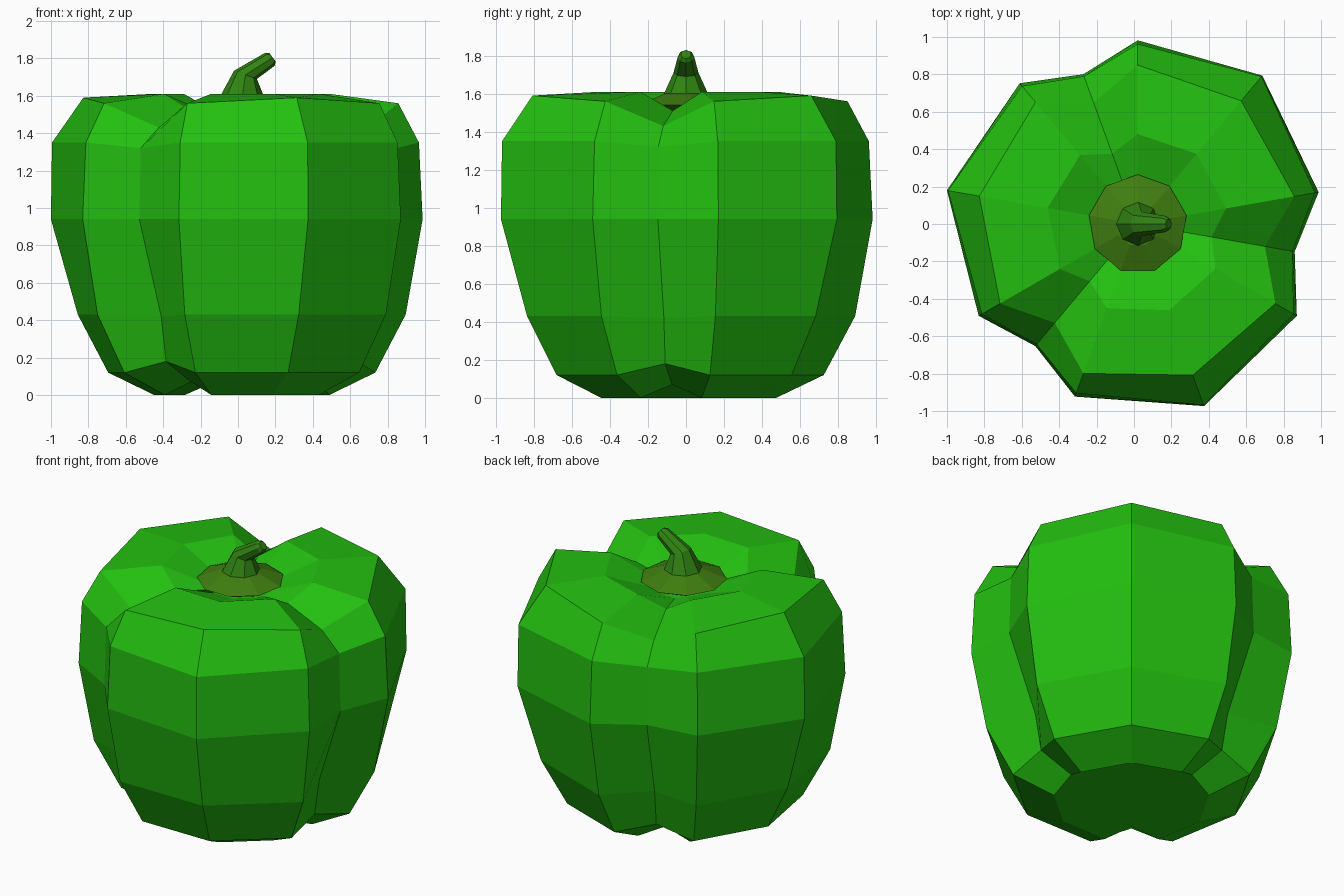
import bpy, bmesh, math
from mathutils import Vector

if "Cube" in bpy.data.objects:
    bpy.data.objects.remove(bpy.data.objects["Cube"])

CX = 0.02  # axis of the fruit in x


def material(name, rgb):
    m = bpy.data.materials.new(name)
    m.diffuse_color = (*rgb, 1)
    m.use_nodes = True
    m.node_tree.nodes["Principled BSDF"].inputs["Base Color"].default_value = m.diffuse_color
    return m


def loft(name, rings, mat):
    """Skin a stack of equal-length closed rings and cap both ends."""
    bm = bmesh.new()
    loops = [[bm.verts.new(p) for p in ring] for ring in rings]
    for a, b in zip(loops, loops[1:]):
        n = len(a)
        for i in range(n):
            j = (i + 1) % n
            bm.faces.new((a[i], a[j], b[j], b[i]))
    bm.faces.new(loops[0][::-1])
    bm.faces.new(loops[-1])
    bmesh.ops.recalc_face_normals(bm, faces=bm.faces)
    mesh = bpy.data.meshes.new(name)
    bm.to_mesh(mesh)
    bm.free()
    mesh.materials.append(mat)
    obj = bpy.data.objects.new(name, mesh)
    bpy.context.collection.objects.link(obj)
    return obj


def polar(r, deg, z):
    a = math.radians(deg)
    return Vector((CX + r * math.cos(a), r * math.sin(a), z))


def tilted_ring(x, z, r, tilt, n):
    """Ring in a plane leaning towards +x by tilt degrees."""
    t = math.radians(tilt)
    u = Vector((math.cos(t), 0, -math.sin(t)))
    v = Vector((0, 1, 0))
    c = Vector((x, 0, z))
    return [c + r * (math.cos(a) * u + math.sin(a) * v)
            for a in (2 * math.pi * i / n for i in range(n))]


green = material("pepper green", (0.017, 0.52, 0.005))
olive = material("olive green", (0.05, 0.21, 0.005))
stalk = material("stalk green", (0.03, 0.23, 0.006))

# Profiles (radius, height) of a lobe's side, its middle, and the groove
side = [(.475, 0), (.725, .12), (.89, .43), (.982, .94), (.962, 1.35),
        (.85, 1.56), (.48, 1.61), (.20, 1.50)]
middle = [(.475, 0), (.725, .12), (.89, .43), (1.036, .94), (1.03, 1.35),
          (.86, 1.59), (.49, 1.61), (.20, 1.50)]
groove = [(.42, .07), (.63, .18), (.67, .42), (.852, .94), (.84, 1.32),
          (.69, 1.43), (.40, 1.51), (.20, 1.49)]

# Body: three lobes separated by three grooves
body_rings = []
for k in range(len(side)):
    ring = []
    for lobe in range(3):
        for prof, deg in ((side, 10), (middle, 50), (side, 90), (groove, 110)):
            r, z = prof[k]
            ring.append(polar(r, deg + 120 * lobe, z))
    body_rings.append(ring)
loft("pepper_body", body_rings, green)

# Collar: low nine-sided cone under the stem
loft("stem_collar",
     [[polar(r, 10 + 40 * i, z) for i in range(9)]
      for r, z in ((.18, 1.50), (.265, 1.54), (.12, 1.60))], olive)

# Bent stem with a chamfered tip
loft("stem",
     [tilted_ring(x, z, r, t, 8) for x, z, r, t in (
         (.02, 1.58, .125, 0), (.04, 1.712, .065, 20),
         (.17, 1.795, .043, 53), (.185, 1.806, .028, 53))], stalk)
